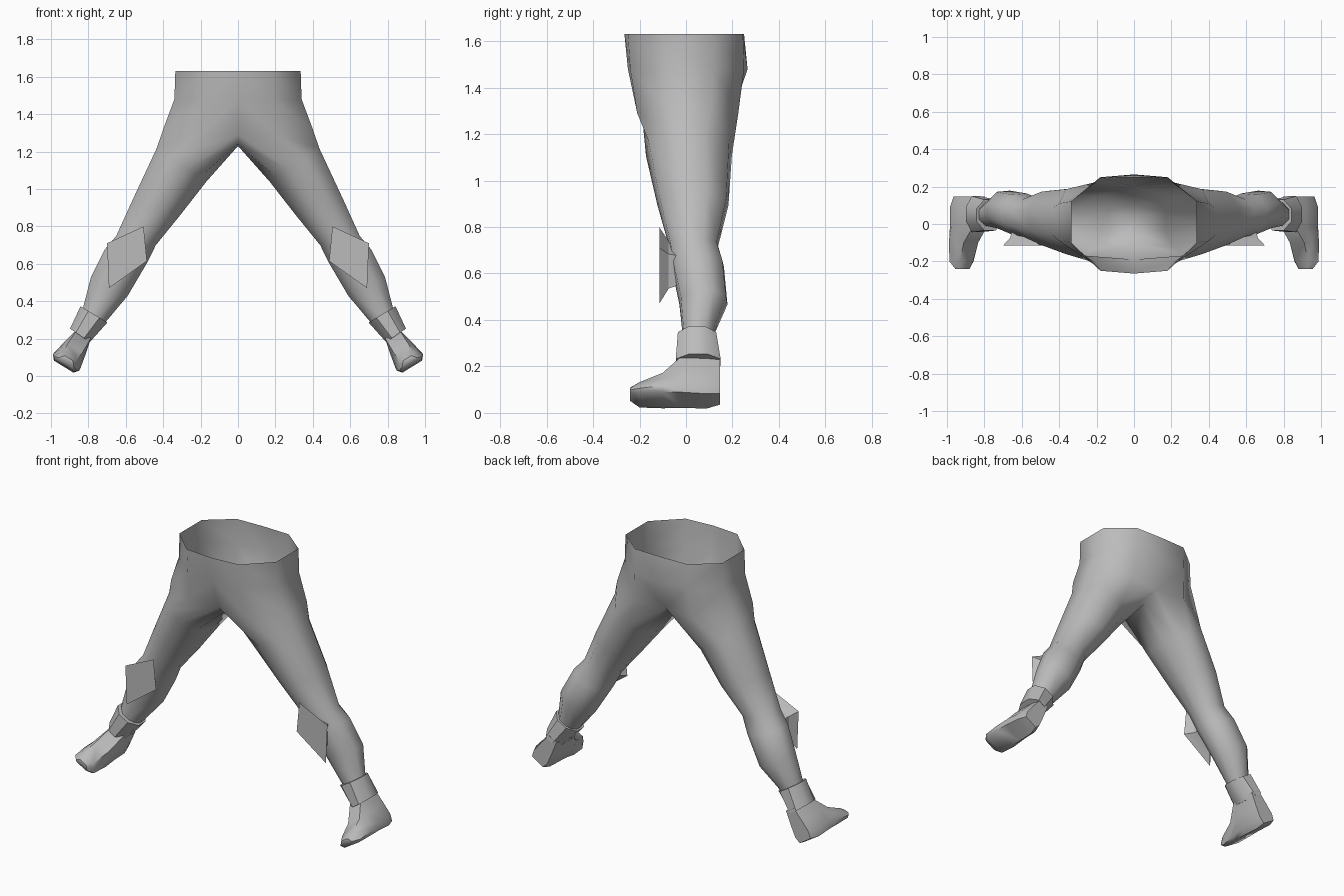
import bpy, bmesh
from math import sin, cos, radians
from mathutils import Vector

cube = bpy.data.objects.get("Cube")
if cube:
    bpy.data.objects.remove(cube, do_unlink=True)

GREY = (0.5, 0.5, 0.5, 1)
mat = bpy.data.materials.new("plain grey")
mat.use_nodes = True
mat.diffuse_color = GREY
mat.node_tree.nodes["Principled BSDF"].inputs["Base Color"].default_value = GREY


def loft(bm, a, b, closed=True):
    """Bridge two equal rows of vertices with quads."""
    n = len(a)
    for i in range(n if closed else n - 1):
        j = (i + 1) % n
        bm.faces.new((a[i], a[j], b[j], b[i]))


def finish(bm, name, angle):
    """Make a mirrored, shaded object from the left half."""
    bmesh.ops.recalc_face_normals(bm, faces=bm.faces[:])
    mesh = bpy.data.meshes.new(name)
    bm.to_mesh(mesh)
    bm.free()
    mesh.materials.append(mat)
    ob = bpy.data.objects.new(name, mesh)
    bpy.context.collection.objects.link(ob)
    bpy.ops.object.select_all(action='DESELECT')
    ob.select_set(True)
    bpy.context.view_layer.objects.active = ob
    bpy.ops.object.shade_smooth_by_angle(angle=radians(angle))
    mod = ob.modifiers.new("mirror", 'MIRROR')
    mod.use_clip = True
    return ob


def ring(bm, outer, inner, front, back, angles):
    """Slanted oval between an outer and an inner (x, z) point."""
    verts = []
    for deg in angles:
        t = 0.5 + 0.52 * cos(radians(deg))
        s = 0.5 + 0.51 * sin(radians(deg))
        verts.append(bm.verts.new((inner[0] + (outer[0] - inner[0]) * t,
                                   front + (back - front) * s,
                                   inner[1] + (outer[1] - inner[1]) * t)))
    return verts


# Trousers: open waist, then the crotch ring, then rings down the leg
bm = bmesh.new()
waist = [(0, -.265), (.18, -.25), (.335, -.1), (.335, .12), (.18, .245), (0, .25)]
hips = [(0, -.25), (.18, -.24), (.34, -.1), (.34, .12), (.18, .25), (0, .265)]
top = [bm.verts.new((x, y, 1.63)) for x, y in waist]
hip = [bm.verts.new((x, y, 1.48)) for x, y in hips]
crotch = [(0, -.19, 1.29), (.2, -.21, 1.29), (.4, -.09, 1.32), (.4, .11, 1.32), (.2, .225, 1.29),
          (0, .2, 1.29), (0, .1, 1.24), (0, .04, 1.23), (0, -.04, 1.23), (0, -.1, 1.24)]
prev = [bm.verts.new(p) for p in crotch]
loft(bm, top, hip, False)
loft(bm, hip, prev[:6], False)
ANGLES = (-105, -65, -22, 22, 65, 105, 135, 165, 195, 225)
for outer, inner, front, back in (
        ((.44, 1.22), (.17, 1.04), -.175, .2),
        ((.565, .95), (.31, .86), -.125, .185),
        ((.655, .75), (.44, .7), -.075, .14),
        ((.715, .68), (.49, .6), -.065, .165),
        ((.79, .53), (.59, .43), -.03, .18),
        ((.83, .37), (.69, .31), -.015, .12),
        ((.87, .25), (.79, .2), -.01, .12)):
    cur = ring(bm, outer, inner, front, back, ANGLES)
    loft(bm, prev, cur)
    prev = cur
finish(bm, "trousers", 60)

# Ankle cuff: flared band with closed ends
bm = bmesh.new()
EIGHT = [22.5 + 45 * i for i in range(8)]
upper = ring(bm, (.845, .375), (.695, .285), -.04, .135, EIGHT)
lower = ring(bm, (.9, .255), (.79, .18), -.05, .155, EIGHT)
loft(bm, upper, lower)
bm.faces.new(upper)
bm.faces.new(lower)
finish(bm, "ankle_cuff", 50)

# Foot: sections from heel to toe, tilted to follow the leg
bm = bmesh.new()
sole = Vector((.93, 0, .055))
side = Vector((.85, 0, .53))
up = Vector((-.53, 0, .85))
SECTION = ((-.8, 0), (.8, 0), (1, .2), (.8, .6), (.55, 1), (-.55, 1), (-.8, .6), (-1, .2))
prev = None
for y, width, height, lift in (
        (.147, .055, .2, .005), (.09, .075, .2, -.005), (-.015, .08, .2, 0),
        (-.1, .083, .11, 0), (-.2, .075, .065, 0), (-.24, .045, .03, .018)):
    cur = []
    for u, v in SECTION:
        p = sole + side * (u * width) + up * (lift + v * height)
        cur.append(bm.verts.new((p.x, y, p.z)))
    if prev:
        loft(bm, prev, cur)
    else:
        bm.faces.new(cur)
    prev = cur
bm.faces.new(prev)
finish(bm, "foot", 55)

# Knee guard: flat diamond that narrows back into the knee
bm = bmesh.new()
diamond = [(.505, .8), (.7, .71), (.69, .47), (.487, .615)]
centre = Vector((.6, .64))
rows = []
for y, scale in ((-.115, 1), (-.075, .62), (-.02, .5)):
    rows.append([])
    for p in diamond:
        q = centre + (Vector(p) - centre) * scale
        rows[-1].append(bm.verts.new((q.x, y, q.y)))
bm.faces.new(rows[0])
loft(bm, rows[0], rows[1])
loft(bm, rows[1], rows[2])
finish(bm, "knee_guard", 30)
